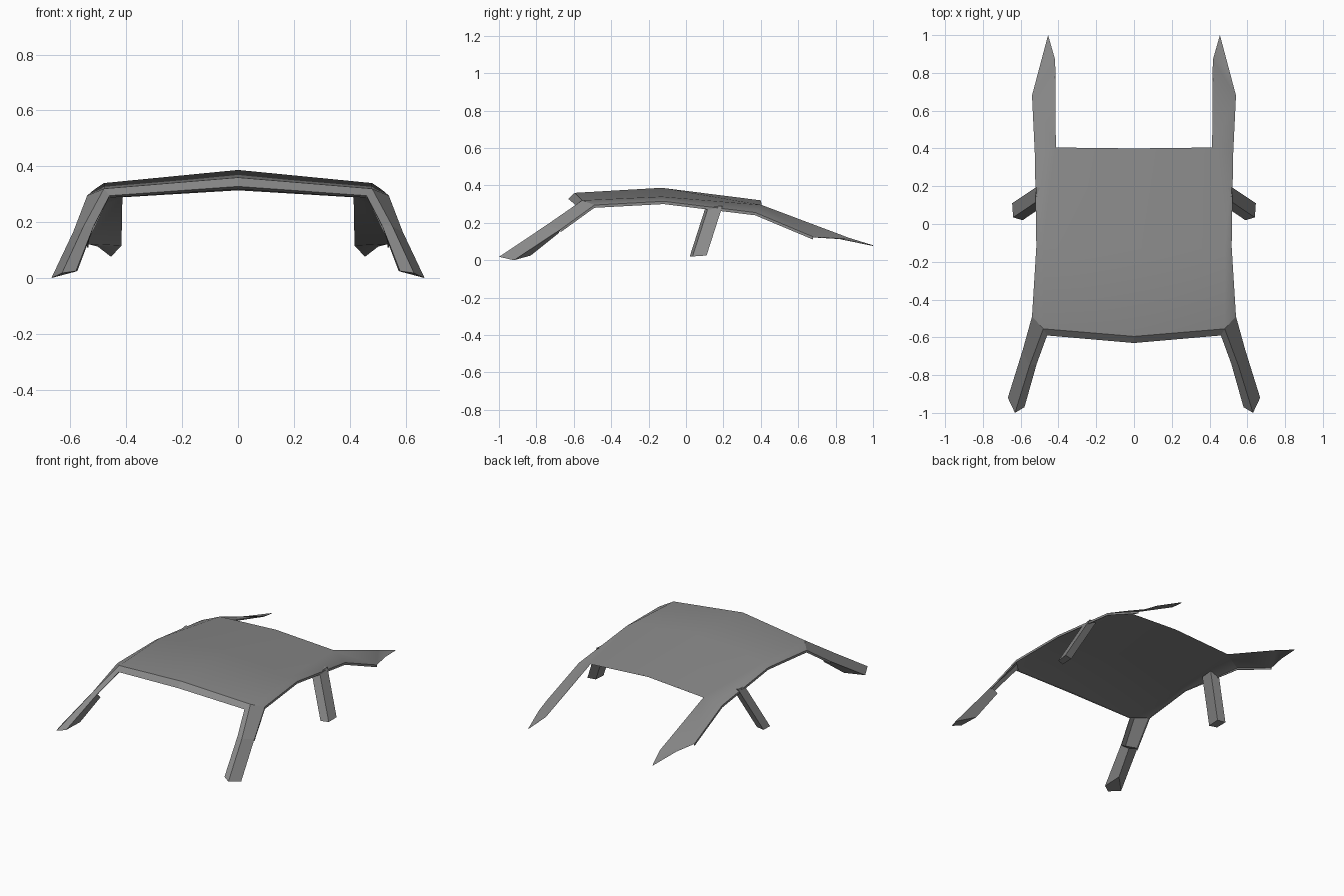
import bpy
import bmesh
from mathutils import Vector

cube = bpy.data.objects.get("Cube")
if cube:
    bpy.data.objects.remove(cube, do_unlink=True)

grey = bpy.data.materials.new("mid grey")
grey.use_nodes = True
grey.diffuse_color = (0.25, 0.25, 0.25, 1)
grey.node_tree.nodes["Principled BSDF"].inputs["Base Color"].default_value = grey.diffuse_color


def build(name, *patches, closed=False, thickness=0.0, smooth=False):
    """Loft patches of point rows on the left side, then mirror across x."""
    bm = bmesh.new()
    for rows in patches:
        grid = [[bm.verts.new(p) for p in row] for row in rows]
        for a, b in zip(grid, grid[1:]):
            n = len(a)
            for i in range(n if closed else n - 1):
                j = (i + 1) % n
                bm.faces.new((a[i], a[j], b[j], b[i]))
        if closed:
            bm.faces.new(grid[0])
            bm.faces.new(grid[-1])
    bmesh.ops.remove_doubles(bm, verts=bm.verts, dist=0.0005)
    if closed:
        bmesh.ops.recalc_face_normals(bm, faces=bm.faces)
    mesh = bpy.data.meshes.new(name)
    bm.to_mesh(mesh)
    bm.free()
    mesh.materials.append(grey)
    obj = bpy.data.objects.new(name, mesh)
    bpy.context.collection.objects.link(obj)
    mirror = obj.modifiers.new("Mirror", "MIRROR")
    mirror.use_clip = True
    if thickness:
        solid = obj.modifiers.new("Thickness", "SOLIDIFY")
        solid.thickness = thickness
        solid.offset = -1
    if smooth:
        bpy.ops.object.select_all(action="DESELECT")
        obj.select_set(True)
        bpy.context.view_layer.objects.active = obj
        bpy.ops.object.shade_smooth_by_angle(angle=1.0)
        # Large faces dominate, so the broad panel stays evenly shaded
        weighted = obj.modifiers.new("Weighted Normals", "WEIGHTED_NORMAL")
        weighted.weight = 90
        weighted.keep_sharp = True
    return obj


def lowered(points, drop):
    return [Vector(p) - Vector((0, 0, drop)) for p in points]


# Shared outline points
front_mid, front_corner = (0, -0.595, 0.36), (0.48, -0.555, 0.32)
front_edge, mid_edge, back_edge = (0.54, -0.49, 0.295), (0.517, -0.12, 0.315), (0.525, 0.37, 0.255)
back_mid, back_corner = (0, 0.4, 0.32), (0.415, 0.405, 0.295)
fin_inner, fin_outer = (0.418, 0.87, 0.12), (0.54, 0.68, 0.125)
fin_bend, tip = (0.503, 0.82, 0.117), (0.455, 1.0, 0.08)
lip_corner = (0.46, -0.59, 0.295)
leg_mid = [(0.59, -0.67, 0.165), (0.553, -0.75, 0.185), (0.515, -0.74, 0.19)]
leg_foot = [(0.668, -0.92, 0.0), (0.63, -1.0, 0.018), (0.58, -0.97, 0.025)]

# Arched roof panel running into the pointed rear fins
build("roof_and_rear_fins", [
    [front_mid, front_corner, front_edge],
    [(0, -0.13, 0.387), (0.48, -0.13, 0.34), mid_edge],
    [back_mid, back_corner, back_edge],
], [
    [back_corner, back_edge],
    [fin_inner, fin_outer],
    [tip, fin_bend],
], thickness=0.004, smooth=True)

# Underside closing the roof, meeting it at the rear edge
lip_under = [(0, -0.6, 0.318), (0.455, -0.57, 0.288), *lowered([front_edge], 0.015)]
build("roof_underside", [
    lowered([back_mid, back_corner, back_edge], 0.006),
    [(0, -0.12, 0.365), (0.47, -0.12, 0.32), *lowered([mid_edge], 0.015)],
    lip_under,
], smooth=True)

# Sloping lip along the front of the roof
build("front_lip", [
    lip_under[:2],
    [(0, -0.63, 0.328), lip_corner],
    [front_mid, front_corner],
])

# Narrow rim under the legs, side edges and fins
rim = [leg_mid[0], front_edge, mid_edge, back_edge, fin_outer]
build("side_rim", [lowered(rim, 0.015), rim], thickness=0.004)

# Front legs: angled upper sheet and solid lower part
build("front_leg_upper", [[front_edge, front_corner, lip_corner], leg_mid], thickness=0.005)
build("front_leg_lower", [
    leg_mid + [(0.53, -0.68, 0.145)],
    leg_foot + [(0.575, -0.83, 0.025)],
], closed=True)

# Slanted struts under the sides
strut_foot = [(0.645, 0.11, 0.025), (0.64, 0.035, 0.02), (0.59, 0.02, 0.02), (0.59, 0.1, 0.025)]
strut_rise = Vector((-0.127, 0.085, 0.265))
build("side_struts", [strut_foot, [Vector(p) + strut_rise for p in strut_foot]], closed=True)
